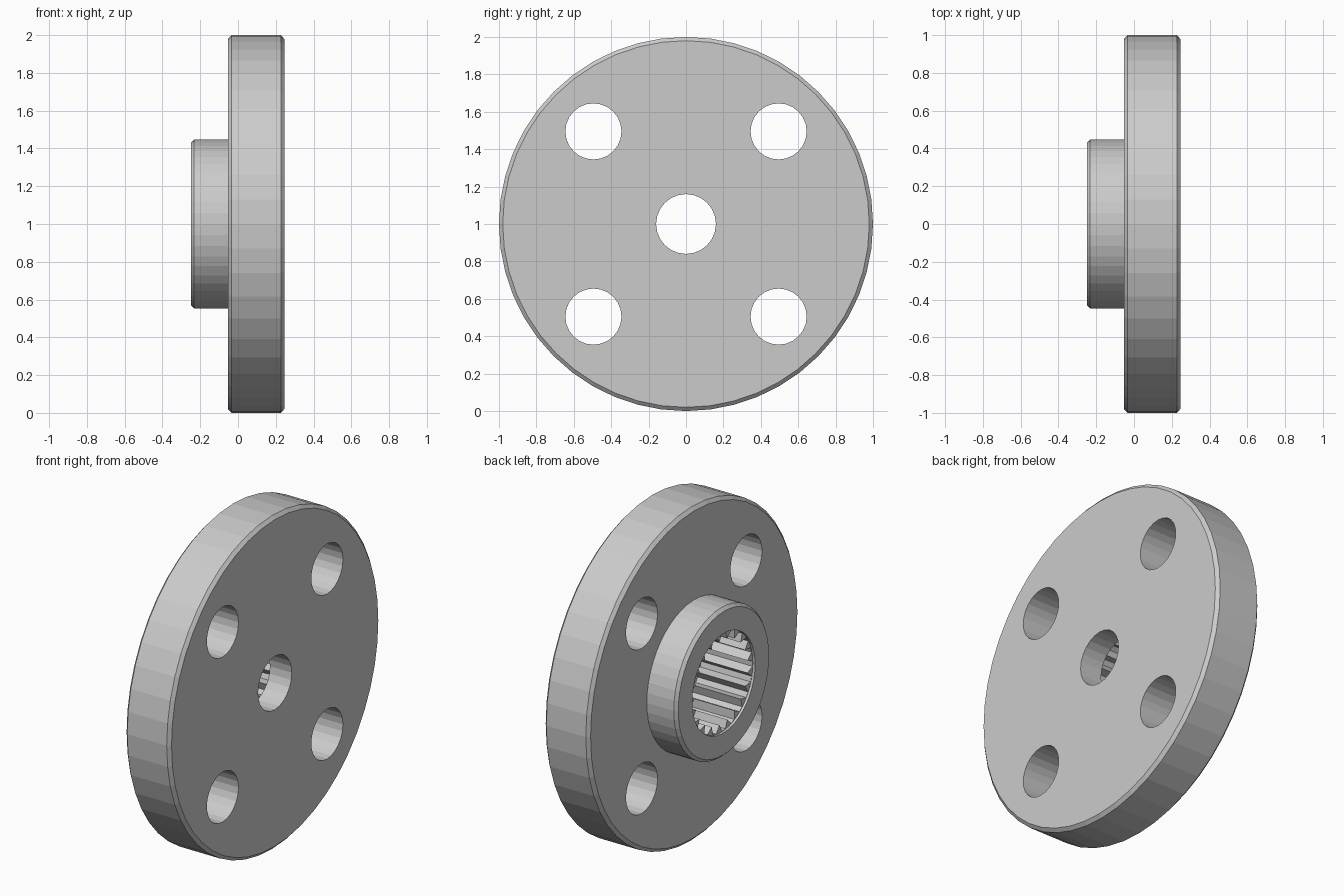
import bpy, bmesh
from math import cos, sin, pi, tau
from mathutils import Matrix, Vector

if "Cube" in bpy.data.objects:
    bpy.data.objects.remove(bpy.data.objects["Cube"])

CENTRE_Z = 1.0
grey = bpy.data.materials.new("light grey")
grey.use_nodes = True
grey.diffuse_color = (0.6, 0.6, 0.6, 1)
grey.node_tree.nodes["Principled BSDF"].inputs["Base Color"].default_value = (0.6, 0.6, 0.6, 1)


def finish(name, bm):
    bmesh.ops.recalc_face_normals(bm, faces=bm.faces)
    mesh = bpy.data.meshes.new(name)
    bm.to_mesh(mesh)
    bm.free()
    mesh.materials.append(grey)
    obj = bpy.data.objects.new(name, mesh)
    bpy.context.collection.objects.link(obj)
    return obj


def lathe(name, profile, sides):
    """Revolve (x, radius) points about the x axis."""
    bm = bmesh.new()
    verts = [bm.verts.new((x, 0, r)) for x, r in profile]
    edges = [bm.edges.new(pair) for pair in zip(verts, verts[1:])]
    bmesh.ops.spin(bm, geom=verts + edges, cent=(0, 0, 0), axis=(1, 0, 0),
                   angle=tau, steps=sides, use_merge=True)
    bmesh.ops.remove_doubles(bm, verts=bm.verts, dist=1e-4)
    bmesh.ops.translate(bm, verts=bm.verts, vec=(0, 0, CENTRE_Z))
    return finish(name, bm)


def prism(name, outline, x0, x1, y=0, z=0):
    """Extrude a (y, z) outline along x."""
    bm = bmesh.new()
    face = bm.faces.new([bm.verts.new((x0, y + a, CENTRE_Z + z + b)) for a, b in outline])
    out = bmesh.ops.extrude_face_region(bm, geom=[face])
    bmesh.ops.translate(bm, vec=(x1 - x0, 0, 0),
                        verts=[v for v in out["geom"] if isinstance(v, bmesh.types.BMVert)])
    return finish(name, bm)


def circle(radius, sides):
    return [(radius * cos(tau * i / sides), radius * sin(tau * i / sides)) for i in range(sides)]


def spline(root, tip, teeth):
    """Round bore outline with pointed teeth facing the axis."""
    points = []
    for i in range(teeth):
        for offset, r in ((-0.32, root), (0, tip), (0.32, root)):
            a = tau * (i + offset) / teeth
            points.append((r * cos(a), r * sin(a)))
    return points


# Flange and hub with chamfered rims
body = lathe("flanged_hub", [
    (-0.25, 0), (-0.25, 0.43), (-0.232, 0.447), (-0.053, 0.447), (-0.053, 0.98),
    (-0.035, 1.0), (0.227, 1.0), (0.245, 0.98), (0.245, 0)], 48)

# Splined bore, its smooth mouth, centre hole and four bolt holes
cutters = [
    prism("spline_cutter", spline(0.295, 0.25, 21), -0.24, 0.10),
    prism("mouth_cutter", circle(0.298, 42), -0.4, -0.235),
    prism("centre_hole_cutter", circle(0.16, 24), 0.0, 0.4),
]
for sy in (-1, 1):
    for sz in (-1, 1):
        cutters.append(prism("bolt_hole_cutter", circle(0.15, 24), -0.4, 0.4,
                             0.495 * sy, 0.495 * sz))

for cutter in cutters:
    mod = body.modifiers.new(cutter.name, "BOOLEAN")
    mod.operation = "DIFFERENCE"
    mod.solver = "EXACT"
    mod.object = cutter

# Bake the cuts and discard the cutters
bpy.context.view_layer.update()
evaluated = body.evaluated_get(bpy.context.evaluated_depsgraph_get())
result = bpy.data.meshes.new_from_object(evaluated)
body.modifiers.clear()
body.data = result
for cutter in cutters:
    bpy.data.objects.remove(cutter)
